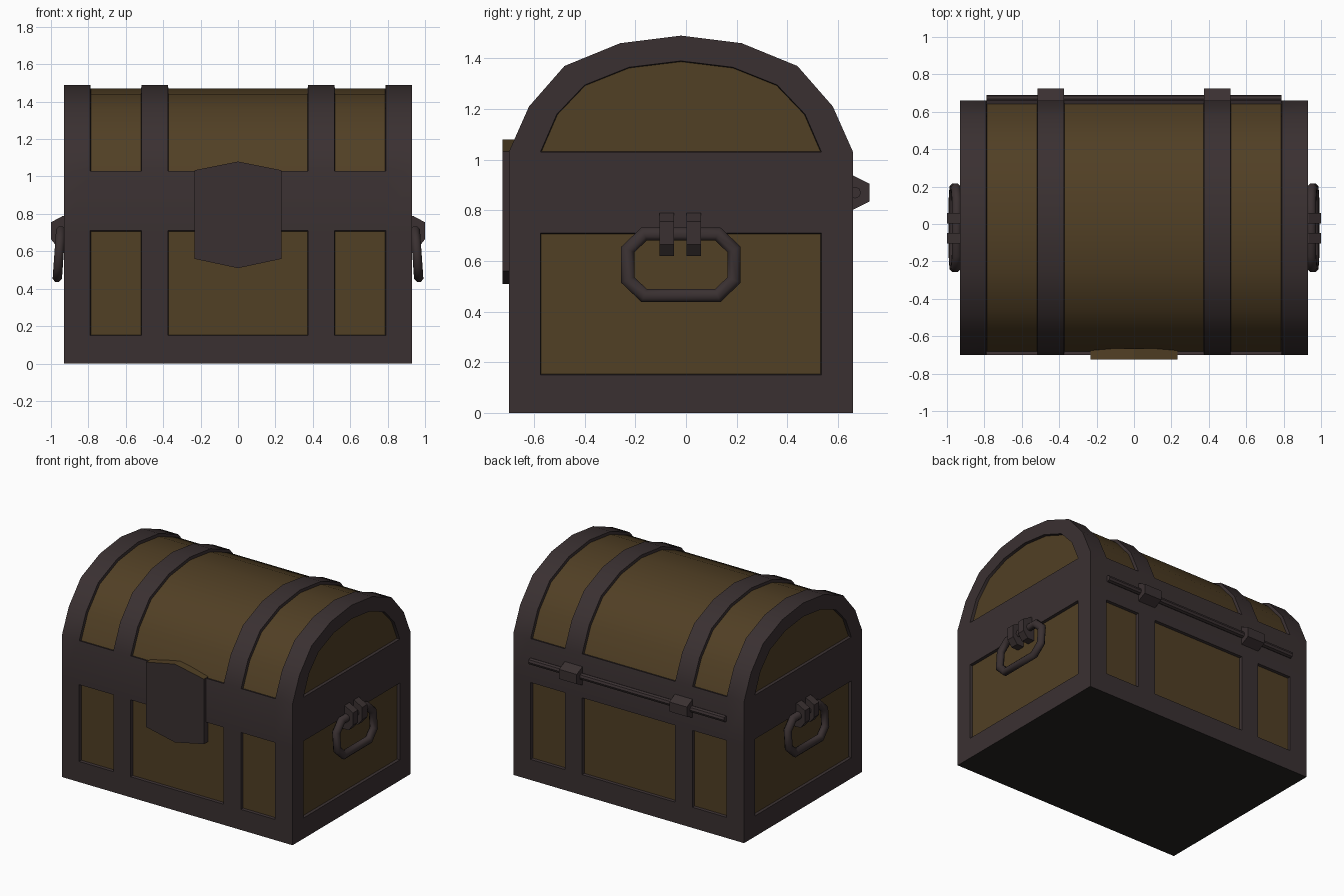
import bpy, bmesh, math
from mathutils import Vector

if "Cube" in bpy.data.objects:
    bpy.data.objects.remove(bpy.data.objects["Cube"])


def material(name, rgb):
    m = bpy.data.materials.new(name)
    m.diffuse_color = (*rgb, 1)
    m.use_nodes = True
    m.node_tree.nodes["Principled BSDF"].inputs["Base Color"].default_value = m.diffuse_color
    return m


IRON = material("dark iron", (0.042, 0.030, 0.031))
WOOD = material("brown wood", (0.082, 0.050, 0.018))
BASE = material("underside black", (0.018, 0.017, 0.015))


def finish(bm, name, mats, smooth=None):
    me = bpy.data.meshes.new(name)
    bm.to_mesh(me)
    bm.free()
    for m in mats:
        me.materials.append(m)
    ob = bpy.data.objects.new(name, me)
    bpy.context.collection.objects.link(ob)
    if smooth:
        bpy.ops.object.select_all(action='DESELECT')
        ob.select_set(True)
        bpy.context.view_layer.objects.active = ob
        bpy.ops.object.shade_smooth_by_angle(angle=math.radians(smooth))
    return ob


def prism(name, pts, a, b, place, mats=(IRON,), rule=None):
    """Extrude a 2D outline between depths a and b; place(u, v, d) gives xyz."""
    bm = bmesh.new()
    r0 = [bm.verts.new(place(u, v, a)) for u, v in pts]
    r1 = [bm.verts.new(place(u, v, b)) for u, v in pts]
    bm.faces.new(r0)
    bm.faces.new(r1)
    for i in range(len(pts)):
        j = (i + 1) % len(pts)
        bm.faces.new((r0[i], r0[j], r1[j], r1[i]))
    bmesh.ops.recalc_face_normals(bm, faces=bm.faces)
    if rule:
        for f in bm.faces:
            f.material_index = rule(f)
    return finish(bm, name, mats)


# chest body: outer profile swept along x, panels sunk into the iron frame
CY = -0.02
half_out = [(0.68, 0), (0.68, 0.15), (0.68, 0.71), (0.68, 1.03),
            (0.60, 1.21), (0.46, 1.37), (0.24, 1.46)]
half_in = [(0.555, 1.03), (0.49, 1.18), (0.38, 1.295), (0.205, 1.365)]
outer = [(CY - u, z) for u, z in half_out] + [(CY, 1.49)] + \
        [(CY + u, z) for u, z in reversed(half_out)]
arch = [(CY - u, z) for u, z in half_in] + [(CY, 1.39)] + \
       [(CY + u, z) for u, z in reversed(half_in)]
xs = [-0.93, -0.79, -0.515, -0.375, 0.375, 0.515, 0.79, 0.93]

bm = bmesh.new()
rings = [[bm.verts.new((x, y, z)) for y, z in outer] for x in xs]
panels, under = [], []
n = len(outer)
for c in range(len(xs) - 1):
    A, B = rings[c], rings[c + 1]
    for i in range(n):
        j = (i + 1) % n
        f = bm.faces.new((A[i], A[j], B[j], B[i]))
        if i == n - 1:
            under.append(f)
        elif c in (1, 3, 5) and (i in (1, n - 3) or 3 <= i <= n - 5):
            panels.append(f)
for x, O in ((xs[0], rings[0]), (xs[-1], rings[-1])):
    I = [bm.verts.new((x, y, z)) for y, z in arch]
    p1, p2, p12, p13 = [bm.verts.new((x, CY + s * 0.555, z)) for s, z in
                        ((-1, 0.15), (-1, 0.71), (1, 0.71), (1, 0.15))]
    bm.faces.new((O[0], O[1], p1, p13, O[13], O[14]))
    bm.faces.new((O[1], O[2], p2, p1))
    bm.faces.new((O[12], O[13], p13, p12))
    bm.faces.new((O[2], O[3], I[0], I[-1], O[11], O[12], p12, p2))
    for k in range(8):
        bm.faces.new((O[3 + k], O[4 + k], I[k + 1], I[k]))
    panels.append(bm.faces.new((p1, p2, p12, p13)))
    panels.append(bm.faces.new(I))
bmesh.ops.recalc_face_normals(bm, faces=bm.faces)
for f in panels:
    f.material_index = 1
for f in under:
    f.material_index = 2
made = bmesh.ops.inset_region(bm, faces=panels, thickness=0.003, depth=-0.02,
                              use_even_offset=True, use_boundary=True)
for f in made["faces"]:
    f.material_index = 0
finish(bm, "chest_body", (IRON, WOOD, BASE), 35)

# front lock plate with wooden top edge
prism("lock_plate",
      [(-0.233, 0.56), (0, 0.51), (0.233, 0.56), (0.233, 1.033), (0, 1.08), (-0.233, 1.033)],
      -0.725, -0.665, lambda u, v, d: (u, d, v), (IRON, WOOD),
      lambda f: 1 if f.normal.z > 0.5 else 0)

# back hinge rod and its two knuckles
prism("hinge_rod",
      [(0.668 + 0.023 * math.cos(k * math.pi / 4), 0.87 + 0.023 * math.sin(k * math.pi / 4))
       for k in range(8)], -0.788, 0.788, lambda u, v, d: (d, u, v))
for s, side in ((-1, "left"), (1, "right")):
    prism(side + "_hinge_knuckle",
          [(0.65, 0.942), (0.725, 0.905), (0.725, 0.835), (0.65, 0.798)],
          s * 0.373, s * 0.515, lambda u, v, d: (d, u, v))


def handle_ring(name, s):
    """Octagonal ring of mitred tube, hanging slightly outwards."""
    q = [(0.21, 0.06), (0.145, 0.122)]
    path = q + [(-u, v) for u, v in reversed(q)]
    path += [(-u, -v) for u, v in path]
    path = [Vector(p) for p in path]
    bm = bmesh.new()
    loops = []
    for i, p in enumerate(path):
        d0 = (p - path[i - 1]).normalized()
        d1 = (path[(i + 1) % 8] - p).normalized()
        n0, n1 = Vector((d0.y, -d0.x)), Vector((d1.y, -d1.x))
        m = (n0 + n1) / (1 + n0.dot(n1))
        loop = []
        for k in range(8):
            a = math.pi / 4 * (k + 0.5)
            w = p + m * 0.028 * math.cos(a)
            x = 0.957 - 0.07 * w.y + 0.027 * math.sin(a)
            loop.append(bm.verts.new((s * x, CY + w.x, 0.585 + w.y)))
        loops.append(loop)
    for i in range(8):
        A, B = loops[i], loops[(i + 1) % 8]
        for k in range(8):
            j = (k + 1) % 8
            bm.faces.new((A[k], A[j], B[j], B[k]))
    bmesh.ops.recalc_face_normals(bm, faces=bm.faces)
    finish(bm, name, (IRON,), 50)


# side handles: a ring and two brackets at each end
for s, side in ((-1, "left"), (1, "right")):
    handle_ring(side + "_handle_ring", s)
    for y0, label in ((-0.105, "front"), (0.002, "back")):
        prism(f"{side}_handle_{label}_bracket",
              [(0.90, 0.79), (0.935, 0.79), (1.0, 0.755), (1.0, 0.665), (0.965, 0.62), (0.90, 0.62)],
              y0, y0 + 0.058, lambda u, v, d: (s * u, d, v))
